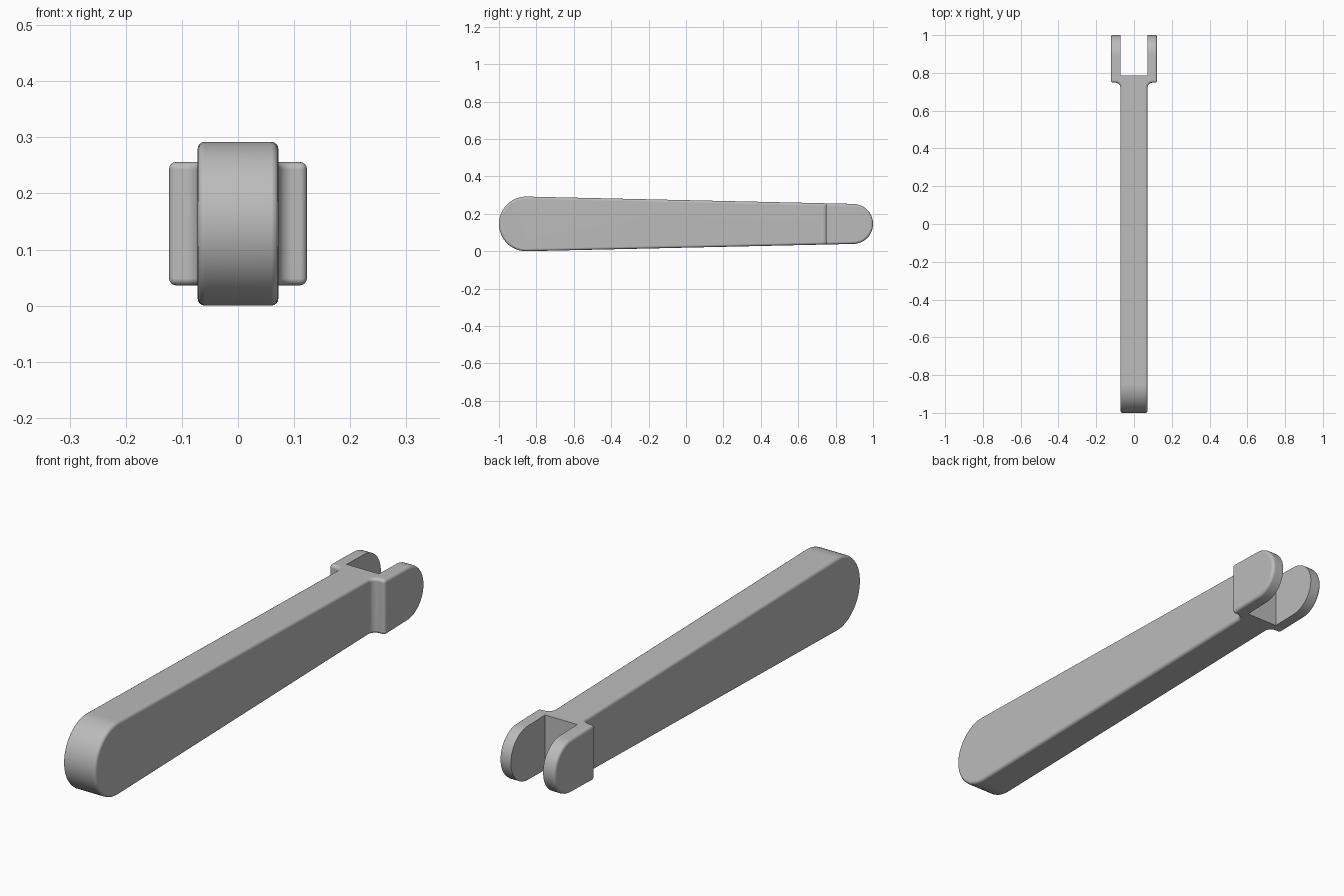
import bpy, bmesh
from math import sin, cos, pi, asin
from mathutils import Vector

if "Cube" in bpy.data.objects:
    bpy.data.objects.remove(bpy.data.objects["Cube"])

grey = bpy.data.materials.new("plain grey")
grey.use_nodes = True
colour = (0.5, 0.5, 0.5, 1)
grey.diffuse_color = colour
grey.node_tree.nodes["Principled BSDF"].inputs["Base Color"].default_value = colour


def prism(name, points, sweep):
    """Extrude a closed outline along the sweep vector."""
    bm = bmesh.new()
    face = bm.faces.new([bm.verts.new(p) for p in points])
    made = bmesh.ops.extrude_face_region(bm, geom=[face])["geom"]
    verts = [g for g in made if isinstance(g, bmesh.types.BMVert)]
    bmesh.ops.translate(bm, verts=verts, vec=Vector(sweep))
    bmesh.ops.recalc_face_normals(bm, faces=bm.faces)
    mesh = bpy.data.meshes.new(name)
    bm.to_mesh(mesh)
    bm.free()
    mesh.materials.append(grey)
    ob = bpy.data.objects.new(name, mesh)
    bpy.context.collection.objects.link(ob)
    return ob


def apply(ob, kind, **settings):
    mod = ob.modifiers.new(kind.title(), kind)
    for key, value in settings.items():
        setattr(mod, key, value)
    bpy.context.view_layer.objects.active = ob
    bpy.ops.object.modifier_apply(modifier=mod.name)


def cut(ob, cutter, operation):
    apply(ob, 'BOOLEAN', object=cutter, operation=operation, solver='EXACT')
    bpy.data.objects.remove(cutter)


def arc(cy, cz, radius, start, end, steps):
    return [(cy + radius * cos(start + (end - start) * i / steps),
             cz + radius * sin(start + (end - start) * i / steps))
            for i in range(steps + 1)]


# Side silhouette: a tapered bar with two round ends
big, small, mid = 0.146, 0.107, 0.146
front_y, back_y = big - 1, 1 - small
tilt = asin((big - small) / (back_y - front_y))
top = pi / 2 - tilt
side = arc(back_y, mid, small, -top, top, 28)
side += arc(front_y, mid, big, top, 2 * pi - top, 32)
lever = prism("forked_lever", [(-0.2, y, z) for y, z in side], (0.4, 0, 0))

# Plan silhouette: narrow arm, filleted out to the wider fork
arm, fork, step, fillet = 0.072, 0.123, 0.748, 0.026
half = [(arm, -1.2)]
half += arc(arm + fillet, step - fillet, fillet, pi, pi / 2, 6)
half += [(fork, step), (fork, 1.2)]
plan = half + [(-x, y) for x, y in reversed(half)]
cut(lever, prism("plan_cutter", [(x, y, -0.2) for x, y in plan], (0, 0, 0.8)), 'INTERSECT')

# Rounded outer edges
apply(lever, 'BEVEL', width=0.013, segments=4, limit_method='ANGLE', angle_limit=0.7)

# Sharp-edged slot between the fork prongs
slot = [(-0.071, 0.785), (0.071, 0.785), (0.071, 1.2), (-0.071, 1.2)]
cut(lever, prism("slot_cutter", [(x, y, -0.2) for x, y in slot], (0, 0, 0.8)), 'DIFFERENCE')

# Smooth shading with flat sides
bpy.ops.object.select_all(action='DESELECT')
lever.select_set(True)
bpy.context.view_layer.objects.active = lever
bpy.ops.object.shade_smooth_by_angle(angle=0.6)
apply(lever, 'WEIGHTED_NORMAL', keep_sharp=True)
